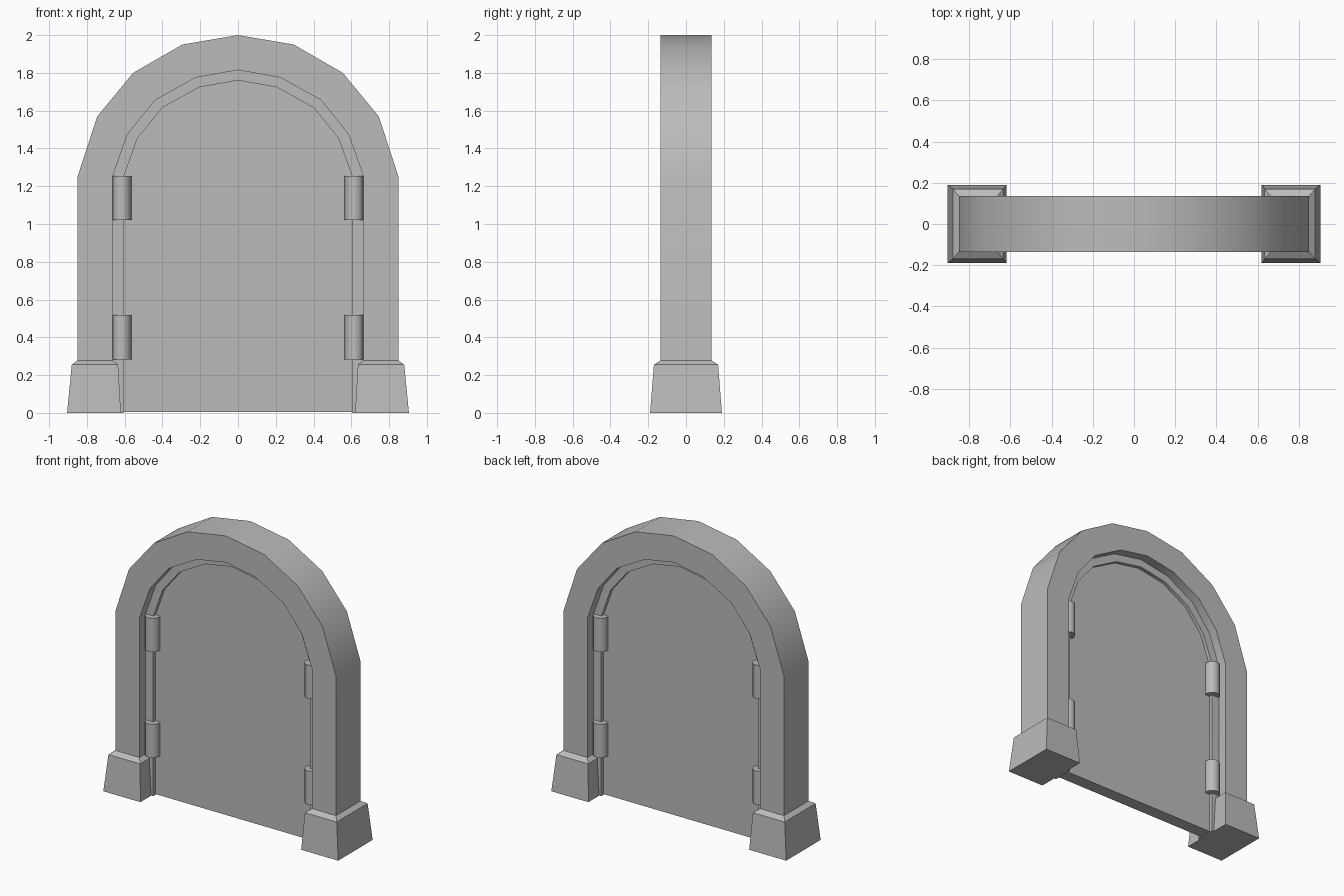
import bpy, bmesh
from math import radians

cube = bpy.data.objects.get("Cube")
if cube:
    bpy.data.objects.remove(cube, do_unlink=True)

stone = bpy.data.materials.new("plain grey")
stone.use_nodes = True
GREY = (0.5, 0.5, 0.5, 1)
stone.diffuse_color = GREY
stone.node_tree.nodes["Principled BSDF"].inputs["Base Color"].default_value = GREY

SPRING = 1.25  # height where the jambs turn into the arch


def finish(name, bm):
    bmesh.ops.recalc_face_normals(bm, faces=bm.faces)
    mesh = bpy.data.meshes.new(name)
    bm.to_mesh(mesh)
    bm.free()
    mesh.materials.append(stone)
    ob = bpy.data.objects.new(name, mesh)
    bpy.context.collection.objects.link(ob)
    bpy.ops.object.select_all(action='DESELECT')
    ob.select_set(True)
    bpy.context.view_layer.objects.active = ob
    bpy.ops.object.shade_smooth_by_angle(angle=radians(32))
    return ob


def arch(half, sx=1.0, sz=1.0, floor=0.0):
    """Full arch outline, from the right foot over the crown to the left foot."""
    pts = [(x * sx, SPRING + z * sz) for x, z in half]
    pts = [(pts[0][0], floor)] + pts
    return pts + [(-x, z) for x, z in reversed(pts[:-1])]


def loft(name, rings):
    """Bridge equal-length closed rings and cap both ends."""
    bm = bmesh.new()
    rows = [[bm.verts.new(p) for p in ring] for ring in rings]
    n = len(rows[0])
    for a, b in zip(rows, rows[1:]):
        for i in range(n):
            j = (i + 1) % n
            bm.faces.new((a[i], a[j], b[j], b[i]))
    bm.faces.new(rows[0])
    bm.faces.new(rows[-1])
    return finish(name, bm)


outer = arch([(0.85, 0), (0.745, 0.32), (0.555, 0.55), (0.295, 0.7), (0, 0.75)])
inner_half = [(0.665, 0), (0.585, 0.225), (0.44, 0.405), (0.225, 0.525), (0, 0.565)]
inner = arch(inner_half)
stop = arch(inner_half, 0.91, 0.903)
panel = arch(inner_half, 0.915, 0.905, 0.005)

# Arched frame with a stepped door stop, swept from foot to foot
section = [(outer, -0.135), (inner, -0.135), (inner, -0.07), (stop, -0.07),
           (stop, 0.07), (inner, 0.07), (inner, 0.135), (outer, 0.135)]
loft("door_frame", [[(c[i][0], y, c[i][1]) for c, y in section]
                    for i in range(len(outer))])

# Door panel
loft("door_panel", [[(x, y, z) for x, z in panel] for y in (-0.045, 0.045)])

# Tapered plinths: (inner x, outer x, half depth, height)
levels = [(0.62, 0.905, 0.19, 0), (0.635, 0.88, 0.17, 0.255), (0.665, 0.85, 0.135, 0.278)]
for side, label in ((1, "left"), (-1, "right")):
    loft(f"{label}_plinth",
         [[(side * a, -d, z), (side * b, -d, z), (side * b, d, z), (side * a, d, z)]
          for a, b, d, z in levels])

    # Hinge barrels on both faces of the door
    for face, where in ((-1, "front"), (1, "back")):
        for z, level in ((0.4, "lower"), (1.138, "upper")):
            bm = bmesh.new()
            bmesh.ops.create_cone(bm, cap_ends=True, segments=12,
                                  radius1=0.05, radius2=0.05, depth=0.234)
            bmesh.ops.translate(bm, verts=bm.verts, vec=(side * 0.615, face * 0.06, z))
            finish(f"{label}_{where}_{level}_hinge", bm)
